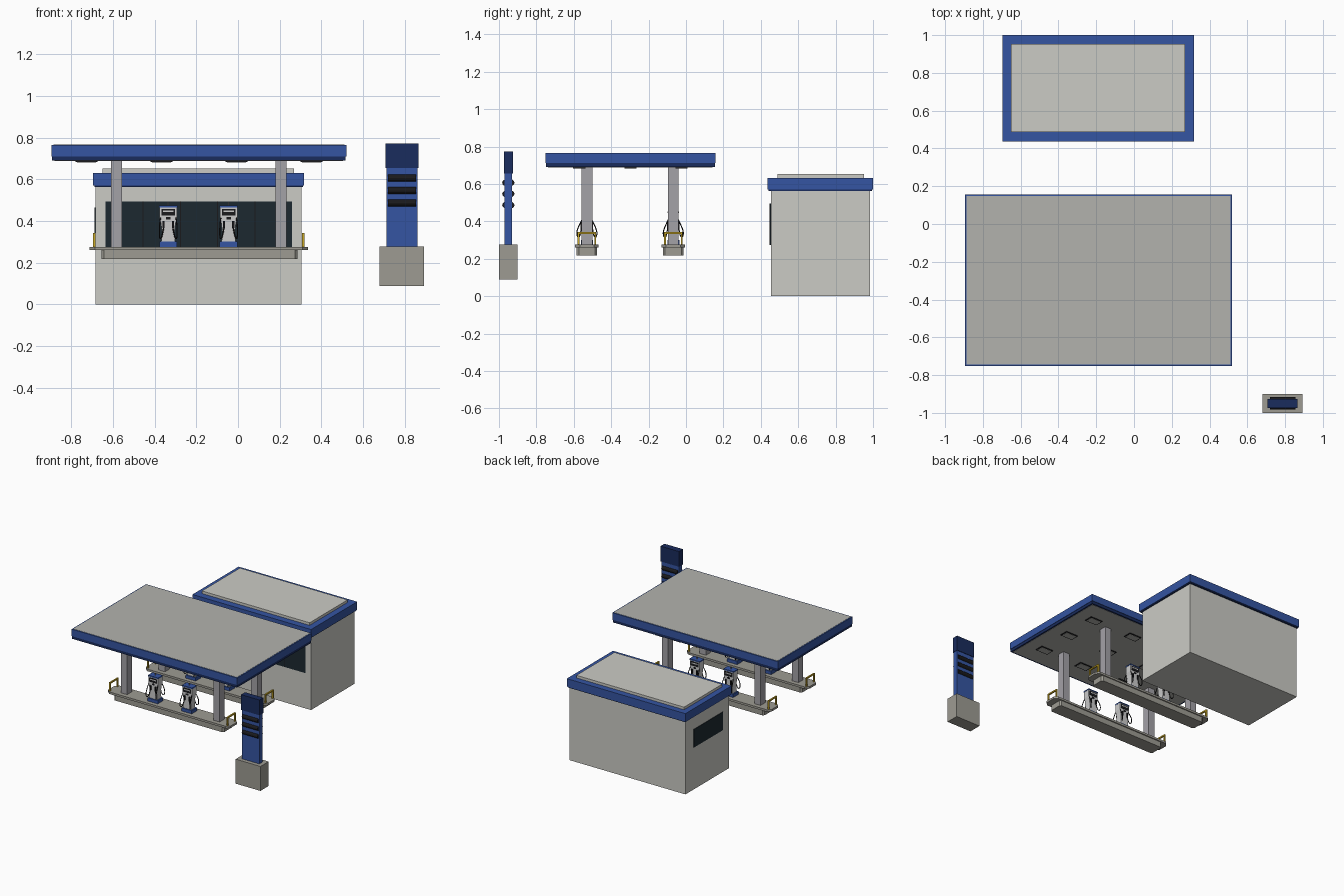
import bpy, bmesh
from math import sin, cos, pi

if "Cube" in bpy.data.objects:
    bpy.data.objects.remove(bpy.data.objects["Cube"])


def material(name, rgb):
    m = bpy.data.materials.new(name)
    m.diffuse_color = (*rgb, 1)
    m.use_nodes = True
    m.node_tree.nodes["Principled BSDF"].inputs["Base Color"].default_value = m.diffuse_color
    return m


BLUE = material("blue", (0.035, 0.09, 0.36))
NAVY = material("navy", (0.01, 0.025, 0.11))
GLASS = material("dark_glass", (0.012, 0.022, 0.03))
BLACK = material("black", (0.01, 0.01, 0.012))
YELLOW = material("yellow", (0.6, 0.4, 0.02))
WALL = material("wall", (0.6, 0.6, 0.56))
CONCRETE = material("concrete", (0.34, 0.33, 0.29))
DECK = material("roof_grey", (0.45, 0.45, 0.42))
STEEL = material("steel", (0.37, 0.36, 0.39))
WHITE = material("white", (0.72, 0.72, 0.74))


def finish(name, bm, mat):
    bmesh.ops.recalc_face_normals(bm, faces=bm.faces)
    me = bpy.data.meshes.new(name)
    bm.to_mesh(me)
    bm.free()
    me.materials.append(mat)
    ob = bpy.data.objects.new(name, me)
    bpy.context.collection.objects.link(ob)
    return ob


def box(name, x, y, z, mat):
    """Box from (min, max) ranges on each axis."""
    bm = bmesh.new()
    bmesh.ops.create_cube(bm, size=1)
    for v in bm.verts:
        v.co = [r[0] + (c + 0.5) * (r[1] - r[0]) for c, r in zip(v.co, (x, y, z))]
    return finish(name, bm, mat)


def cbox(name, c, s, mat):
    """Box from centre and size."""
    return box(name, *[(a - b / 2, a + b / 2) for a, b in zip(c, s)], mat)


def prism(name, pts, offset, mat):
    """Extrude a closed outline of 3D points along an offset vector."""
    bm = bmesh.new()
    f = bm.faces.new([bm.verts.new(p) for p in pts])
    ext = bmesh.ops.extrude_face_region(bm, geom=[f], use_keep_orig=True)
    bmesh.ops.translate(bm, vec=offset,
                        verts=[g for g in ext["geom"] if isinstance(g, bmesh.types.BMVert)])
    return finish(name, bm, mat)


def tube(name, pts, radius, mat):
    cu = bpy.data.curves.new(name, 'CURVE')
    cu.dimensions = '3D'
    cu.bevel_depth = radius
    cu.bevel_resolution = 1
    cu.resolution_u = 4
    sp = cu.splines.new('NURBS')
    sp.points.add(len(pts) - 1)
    for p, co in zip(sp.points, pts):
        p.co = (*co, 1)
    sp.use_endpoint_u = True
    sp.order_u = 3
    cu.materials.append(mat)
    ob = bpy.data.objects.new(name, cu)
    bpy.context.collection.objects.link(ob)
    return ob


def slab(name, x0, x1, yc, h, z0, z1, cut, mat):
    """Long kerb with clipped corners."""
    pts = [(x0, yc - h + cut), (x0 + cut, yc - h), (x1 - cut, yc - h), (x1, yc - h + cut),
           (x1, yc + h - cut), (x1 - cut, yc + h), (x0 + cut, yc + h), (x0, yc + h - cut)]
    return prism(name, [(x, y, z0) for x, y in pts], (0, 0, z1 - z0), mat)


# Shop building
box("shop_walls", (-0.685, 0.305), (0.455, 0.985), (0, 0.60), WALL)
box("shop_fascia", (-0.695, 0.318), (0.437, 1.0), (0.57, 0.632), BLUE)
box("shop_fascia_trim", (-0.69, 0.313), (0.442, 0.995), (0.563, 0.57), NAVY)
box("shop_roof_cap", (-0.65, 0.27), (0.488, 0.952), (0.63, 0.652), WALL)
box("shop_front_window", (-0.635, 0.26), (0.45, 0.46), (0.275, 0.495), GLASS)
for i in range(1, 5):
    cbox("window_mullion", (-0.635 + 0.179 * i, 0.45, 0.385), (0.005, 0.006, 0.22), BLACK)
box("shop_side_window", (-0.689, -0.68), (0.53, 0.885), (0.325, 0.465), GLASS)

# Canopy: fascia, lower trim, roof deck and soffit
box("canopy_fascia", (-0.895, 0.52), (-0.752, 0.157), (0.711, 0.765), BLUE)
box("canopy_trim", (-0.892, 0.517), (-0.749, 0.154), (0.69, 0.711), NAVY)
box("canopy_deck", (-0.887, 0.512), (-0.744, 0.149), (0.75, 0.7665), DECK)
box("canopy_soffit", (-0.88, 0.505), (-0.737, 0.142), (0.6885, 0.70), DECK)
for i in range(4):
    for y in (-0.57, -0.297, -0.024):
        x = -0.727 + 0.36 * i
        cbox("canopy_light_frame", (x, y, 0.687), (0.104, 0.066, 0.008), BLACK)
        cbox("canopy_light", (x, y, 0.684), (0.09, 0.054, 0.005), DECK)


def pump(px, py):
    # Body outline with wide head and narrow waist, extruded in depth
    half = [(0.034, 0.298), (0.030, 0.345), (0.035, 0.39), (0.042, 0.415), (0.042, 0.466)]
    outline = half + [(-x, z) for x, z in reversed(half)]
    prism("pump_body", [(px + x, py - 0.025, z) for x, z in outline], (0, 0.05, 0), WHITE)
    cbox("pump_base", (px, py, 0.288), (0.086, 0.064, 0.026), BLUE)
    cbox("pump_top", (px, py, 0.470), (0.087, 0.056, 0.009), BLUE)
    cbox("pump_antenna", (px, py, 0.482), (0.005, 0.005, 0.018), STEEL)
    for s in (-1, 1):
        cbox("pump_display", (px, py + s * 0.026, 0.443), (0.066, 0.005, 0.032), BLACK)
        cbox("pump_display_strip", (px, py + s * 0.028, 0.448), (0.050, 0.004, 0.008), WHITE)
        cbox("pump_keypad", (px, py + s * 0.026, 0.413), (0.022, 0.004, 0.012), BLACK)
        for t in (-1, 1):
            cbox("pump_nozzle", (px + t * 0.022, py + s * 0.028, 0.383), (0.010, 0.012, 0.034), BLACK)
            tube("pump_hose", [(px + t * x, py + s * y, z) for x, y, z in
                 ((0.036, 0.018, 0.425), (0.041, 0.034, 0.395), (0.043, 0.056, 0.345),
                  (0.041, 0.050, 0.312), (0.030, 0.034, 0.322), (0.022, 0.030, 0.370))],
                 0.003, BLACK)


# Two pump islands with columns, pumps and guard rails
for yc in (-0.53, -0.068):
    slab("island_base", -0.655, 0.285, yc, 0.055, 0.218, 0.262, 0.012, CONCRETE)
    slab("island_kerb", -0.712, 0.335, yc, 0.063, 0.26, 0.276, 0.025, CONCRETE)
    for x in (-0.583, 0.207):
        cbox("canopy_column", (x, yc, 0.483), (0.054, 0.058, 0.416), STEEL)
    for x in (-0.335, -0.045):
        pump(x, yc)
    for x in (-0.690, 0.313):
        for s in (-1, 1):
            cbox("guard_rail_post", (x, yc + s * 0.045, 0.306), (0.011, 0.010, 0.062), YELLOW)
        cbox("guard_rail_bar", (x, yc, 0.337), (0.011, 0.100, 0.010), YELLOW)

# Price sign
box("sign_base", (0.68, 0.892), (-1.0, -0.9), (0.088, 0.277), CONCRETE)
box("sign_body", (0.712, 0.862), (-0.97, -0.93), (0.277, 0.655), BLUE)
box("sign_header", (0.708, 0.866), (-0.974, -0.926), (0.655, 0.773), NAVY)
for z in (0.607, 0.547, 0.487):
    arc = [(0.787, -0.95 + 0.033 * cos(a), z + 0.021 * sin(a))
           for a in [2 * pi * i / 16 for i in range(16)]]
    prism("sign_price_panel", [(0.72, y, zz) for _, y, zz in arc], (0.134, 0, 0), BLACK)
